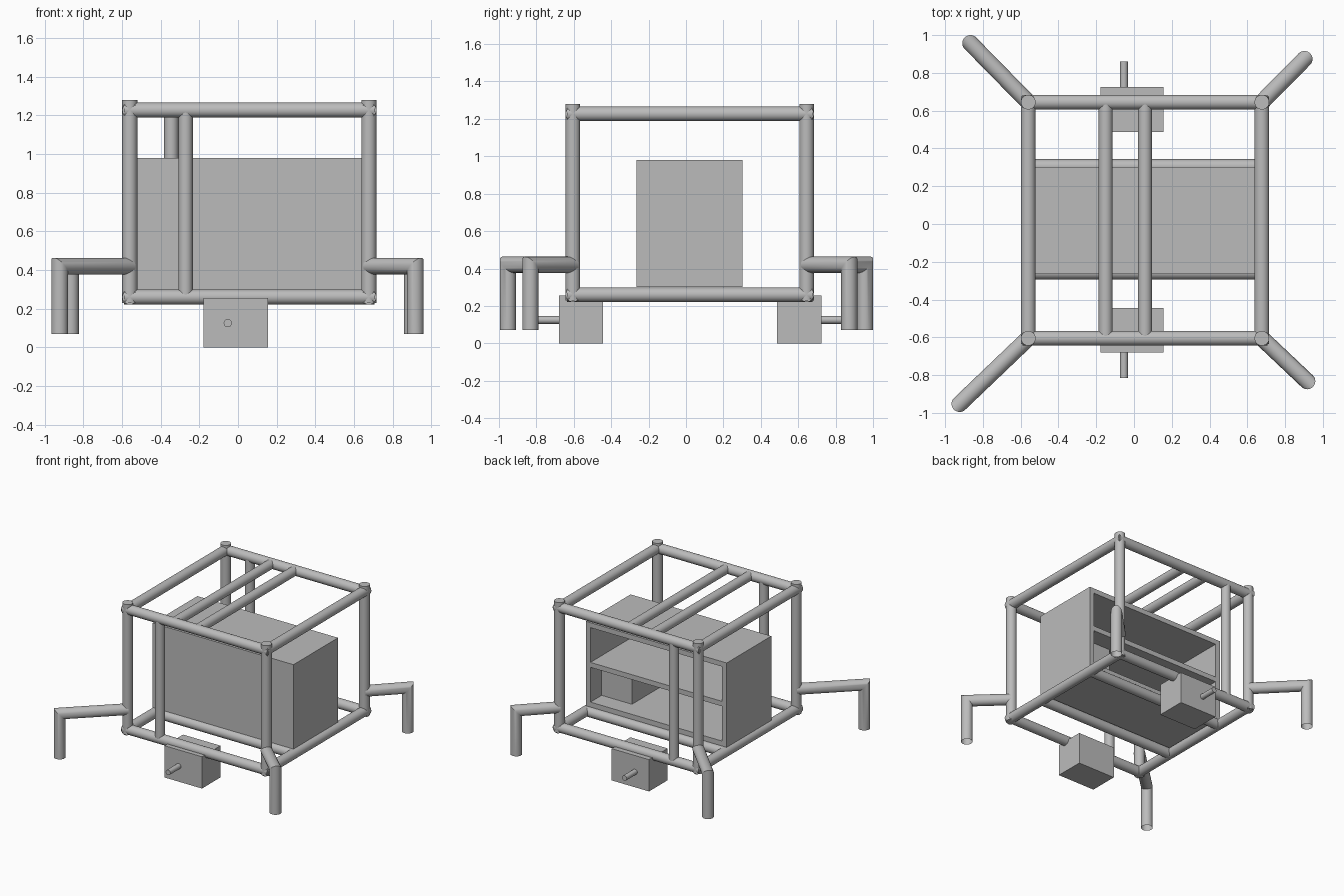
import bpy, bmesh, math
from mathutils import Vector

cube = bpy.data.objects.get("Cube")
if cube:
    bpy.data.objects.remove(cube, do_unlink=True)

grey = bpy.data.materials.new("plain grey")
grey.use_nodes = True
grey.diffuse_color = (0.5, 0.5, 0.5, 1)
grey.node_tree.nodes["Principled BSDF"].inputs["Base Color"].default_value = (0.5, 0.5, 0.5, 1)


def finish(name, bm, smooth=False):
    bmesh.ops.recalc_face_normals(bm, faces=bm.faces)
    mesh = bpy.data.meshes.new(name)
    bm.to_mesh(mesh)
    bm.free()
    mesh.materials.append(grey)
    obj = bpy.data.objects.new(name, mesh)
    bpy.context.collection.objects.link(obj)
    if smooth:
        bpy.ops.object.select_all(action="DESELECT")
        obj.select_set(True)
        bpy.context.view_layer.objects.active = obj
        bpy.ops.object.shade_smooth_by_angle(angle=math.radians(35))
    return obj


def block(name, lo, hi):
    lo, hi = Vector(lo), Vector(hi)
    bm = bmesh.new()
    bmesh.ops.create_cube(bm, size=1)
    for v in bm.verts:
        v.co = (lo + hi) / 2 + v.co * (hi - lo)
    return finish(name, bm)


def rod(name, a, b, radius):
    a, b = Vector(a), Vector(b)
    bm = bmesh.new()
    bmesh.ops.create_cone(bm, cap_ends=True, segments=32, radius1=radius,
                          radius2=radius, depth=(b - a).length)
    turn = (b - a).to_track_quat("Z", "Y")
    for v in bm.verts:
        v.co = turn @ v.co + (a + b) / 2
    return finish(name, bm, True)


def leg(name, start, foot, radius=0.043, z=0.42, bottom=0.07, sides=32):
    """Open tube with a mitred elbow: outwards from the post, then down."""
    s, e = Vector((*start, z)), Vector((*foot, z))
    d = (e - s).normalized()
    bm = bmesh.new()
    rings = [[], [], []]
    for i in range(sides):
        t = math.tau * i / sides
        off = Vector((math.cos(t), math.sin(t), 0)) * radius
        elbow = e + off + Vector((0, 0, off.dot(d)))
        inner = elbow - d * (elbow - s).dot(d)
        low = Vector((elbow.x, elbow.y, bottom))
        for ring, p in zip(rings, (inner, elbow, low)):
            ring.append(bm.verts.new(p))
    for r0, r1 in zip(rings, rings[1:]):
        for i in range(sides):
            j = (i + 1) % sides
            bm.faces.new((r0[i], r0[j], r1[j], r1[i]))
    bm.faces.new(rings[0])
    finish(name, bm, True)


# Tubular frame: posts, then upper and lower rails
R = 0.039
XR, XL = -0.56, 0.677
YF, YB = -0.605, 0.645
LOW, HIGH = 0.26, 1.227
sides_x = (("right", XR), ("left", XL))
sides_y = (("front", YF), ("back", YB))
for sx, x in sides_x:
    for sy, y in sides_y:
        rod(f"{sy}_{sx}_post", (x, y, 0.23), (x, y, 1.28), R)
for level, z in (("lower", LOW), ("upper", HIGH)):
    for sy, y in sides_y:
        rod(f"{level}_{sy}_rail", (XR - 0.03, y, z), (XL + 0.03, y, z), R)
    for sx, x in sides_x:
        rod(f"{level}_{sx}_rail", (x, YF - 0.03, z), (x, YB + 0.03, z), R)

# Roof bars, intermediate uprights and cabinet support bars
for sx, x in (("right", -0.15), ("left", 0.058)):
    rod(f"roof_bar_{sx}", (x, YF, HIGH), (x, YB, HIGH), 0.037)
rod("front_upright", (-0.271, YF, LOW), (-0.271, YF, HIGH), 0.037)
rod("back_upright", (-0.345, YB, LOW), (-0.345, YB, HIGH), 0.037)
for sy, y in (("front", -0.255), ("back", 0.304)):
    rod(f"{sy}_support_bar", (XR, y, LOW), (XL, y, LOW), R)

# Cabinet, open at the back, with one shelf and a small inner box
X0, X1, Y0, Y1, Z0, Z1, T = -0.575, 0.68, -0.265, 0.303, 0.3, 0.98, 0.04
block("cabinet_floor", (X0, Y0, Z0), (X1, Y1, Z0 + T))
block("cabinet_top", (X0, Y0, Z1 - T), (X1, Y1, Z1))
block("cabinet_front", (X0, Y0, Z0), (X1, Y0 + T, Z1))
block("cabinet_right_wall", (X0, Y0, Z0), (X0 + T, Y1, Z1))
block("cabinet_left_wall", (X1 - T, Y0, Z0), (X1, Y1, Z1))
block("cabinet_shelf", (X0 + T, Y0 + T, 0.62), (X1 - T, Y1, 0.66))
block("inner_box", (0.37, Y0 + T, Z0 + T), (X1 - T, 0.16, 0.62))

# Motor blocks with drive shafts under the front and back rails
for sy, y0, y1, tip in (("front", -0.68, -0.445, -0.815), ("back", 0.487, 0.725, 0.86)):
    block(f"{sy}_motor", (-0.178, y0, 0), (0.155, y1, 0.256))
    rod(f"{sy}_shaft", (-0.053, (y0 + y1) / 2, 0.125), (-0.053, tip, 0.125), 0.021)

# Outrigger legs
leg("front_right_leg", (XR, YF), (-0.923, -0.952))
leg("front_left_leg", (XL, YF), (0.917, -0.832))
leg("back_right_leg", (XR, YB), (-0.866, 0.957))
leg("back_left_leg", (XL, YB), (0.902, 0.873))
